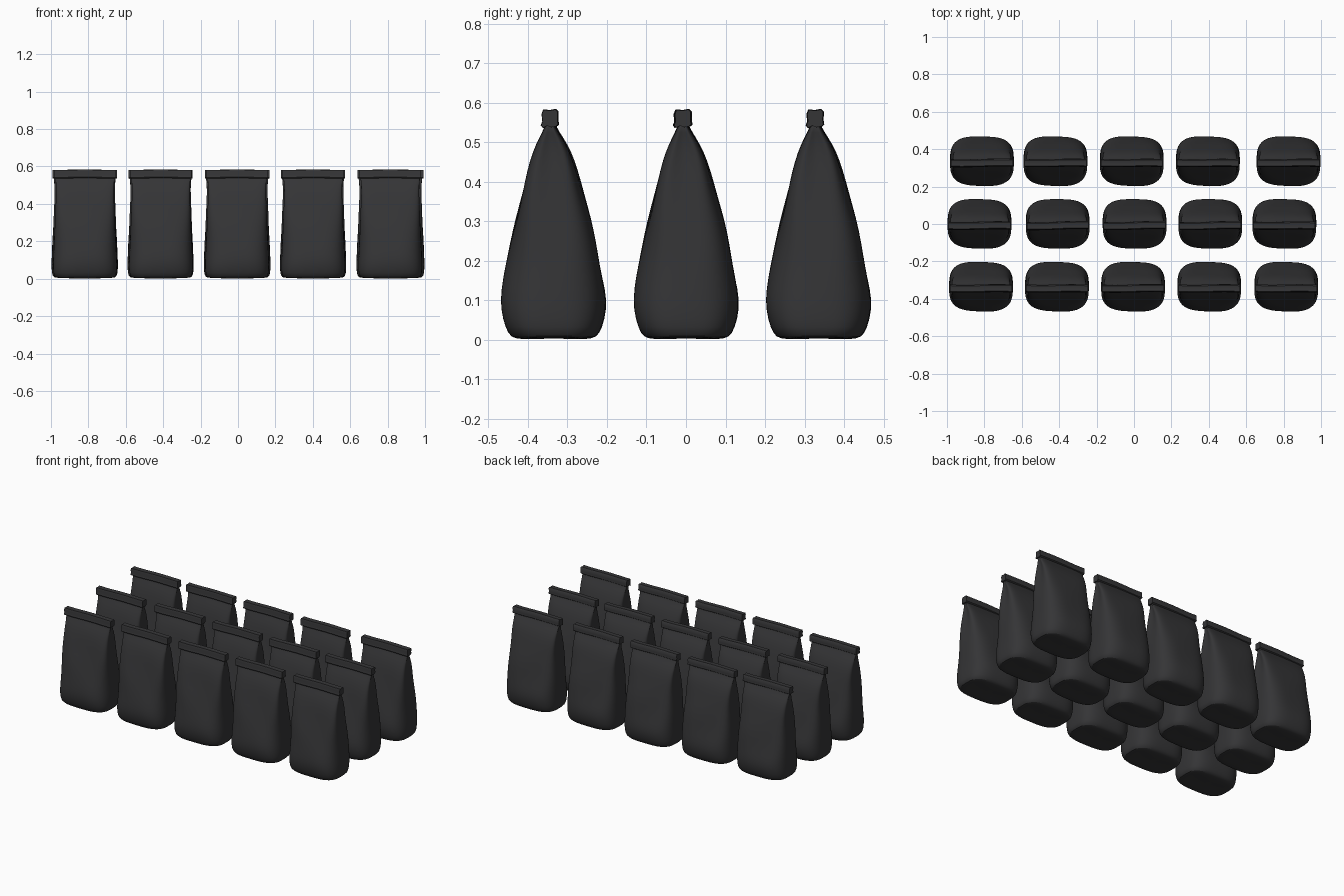
import bpy, bmesh, math, random
from mathutils import Vector

if "Cube" in bpy.data.objects:
    bpy.data.objects.remove(bpy.data.objects["Cube"])

random.seed(4)
SEG = 48

mat = bpy.data.materials.new("matte_black_foil")
mat.diffuse_color = (0.035, 0.035, 0.037, 1)
mat.use_nodes = True
mat.node_tree.nodes["Principled BSDF"].inputs["Base Color"].default_value = mat.diffuse_color

# z, half width, half depth, y centre, corner squareness, gusset pinch
RINGS = [
    (0.004, 0.060, 0.040, 0.000, 2.6, 0.00),
    (0.004, 0.135, 0.085, 0.000, 3.0, 0.00),
    (0.008, 0.160, 0.108, 0.000, 3.2, 0.00),
    (0.030, 0.170, 0.122, 0.000, 3.2, 0.00),
    (0.080, 0.173, 0.135, 0.000, 3.0, 0.00),
    (0.130, 0.171, 0.132, 0.000, 3.0, 0.00),
    (0.190, 0.168, 0.119, -0.001, 3.2, 0.01),
    (0.250, 0.164, 0.107, -0.001, 3.6, 0.02),
    (0.310, 0.162, 0.094, -0.001, 4.0, 0.03),
    (0.370, 0.162, 0.078, -0.002, 4.5, 0.05),
    (0.430, 0.163, 0.063, -0.003, 5.0, 0.08),
    (0.480, 0.164, 0.047, -0.004, 5.0, 0.10),
    (0.515, 0.164, 0.029, -0.006, 5.0, 0.08),
    (0.540, 0.163, 0.014, -0.008, 5.0, 0.03),
    (0.560, 0.162, 0.009, -0.008, 5.0, 0.00),
]


def power(v, e):
    return math.copysign(abs(v) ** e, v)


def add_body(bm):
    """Pouch lofted through rounded rectangles that flatten towards the top."""
    loops = []
    for z, a, b, cy, n, pinch in RINGS:
        ring = []
        for i in range(SEG):
            t = math.tau * i / SEG
            x, y = power(math.cos(t), 2 / n), power(math.sin(t), 2 / n)
            x *= 1 - pinch * (1 - abs(y)) * abs(x)
            # soft dents in the film
            fade = math.sin(math.pi * min(z / 0.54, 1))
            dent = 0.003 * fade * math.sin(3.1 * x + 17 * z + 2 * y)
            lift = 0.004 * abs(x) ** 3 if z < 0.006 else 0
            ring.append(bm.verts.new((a * x + dent * x, cy + b * y + dent * y, z + lift)))
        loops.append(ring)
    for lo, hi in zip(loops, loops[1:]):
        for i in range(SEG):
            j = (i + 1) % SEG
            bm.faces.new((lo[i], lo[j], hi[j], hi[i]))
    bm.faces.new(loops[0][::-1])
    bm.faces.new(loops[-1])


# rolled top: cross-section in y, z, with a lip hanging over the front
FOLD = [(-0.006, 0.541), (-0.016, 0.545), (-0.026, 0.540), (-0.031, 0.546),
        (-0.027, 0.556), (-0.029, 0.574), (-0.025, 0.585), (-0.010, 0.583),
        (0.005, 0.586), (0.011, 0.580), (0.010, 0.560), (0.012, 0.548), (0.006, 0.543)]


def add_fold(bm):
    """Folded closing strip, swept across the width with a slight bow."""
    steps = 12
    loops = []
    for k in range(steps + 1):
        s = -1 + 2 * k / steps
        bow = 0.002 * math.sin(2.6 * s)
        loops.append([bm.verts.new((0.165 * s, y + bow, z + 0.001 * math.cos(4 * s)))
                      for y, z in FOLD])
    n = len(FOLD)
    for lo, hi in zip(loops, loops[1:]):
        for i in range(n):
            j = (i + 1) % n
            bm.faces.new((lo[i], lo[j], hi[j], hi[i]))
    bm.faces.new(loops[0][::-1])
    bm.faces.new(loops[-1])


def make_mesh(name, builder):
    bm = bmesh.new()
    builder(bm)
    bmesh.ops.recalc_face_normals(bm, faces=bm.faces)
    mesh = bpy.data.meshes.new(name)
    bm.to_mesh(mesh)
    bm.free()
    mesh.materials.append(mat)
    mesh.shade_smooth()
    mesh.set_sharp_from_angle(angle=math.radians(50))
    return mesh


body_mesh = make_mesh("pouch_body", add_body)
fold_mesh = make_mesh("rolled_top", add_fold)

# three rows of five bags, each slightly off the grid
ROWS = {
    -0.335: (-0.818, -0.412, -0.005, 0.402, 0.814),
    0.001: (-0.826, -0.408, 0.003, 0.408, 0.804),
    0.336: (-0.813, -0.420, -0.012, 0.395, 0.826),
}
for r, (y, xs) in enumerate(ROWS.items()):
    for c, x in enumerate(xs):
        turn = math.radians(random.uniform(-0.8, 1.0))
        body = bpy.data.objects.new(f"bag_body_{r}_{c}", body_mesh)
        fold = bpy.data.objects.new(f"bag_rolled_top_{r}_{c}", fold_mesh)
        for ob in (body, fold):
            bpy.context.collection.objects.link(ob)
        sub = body.modifiers.new("smooth", 'SUBSURF')
        sub.levels = sub.render_levels = 1
        fold.parent = body
        body.location = Vector((x, y, -0.003))
        body.rotation_euler.z = turn
